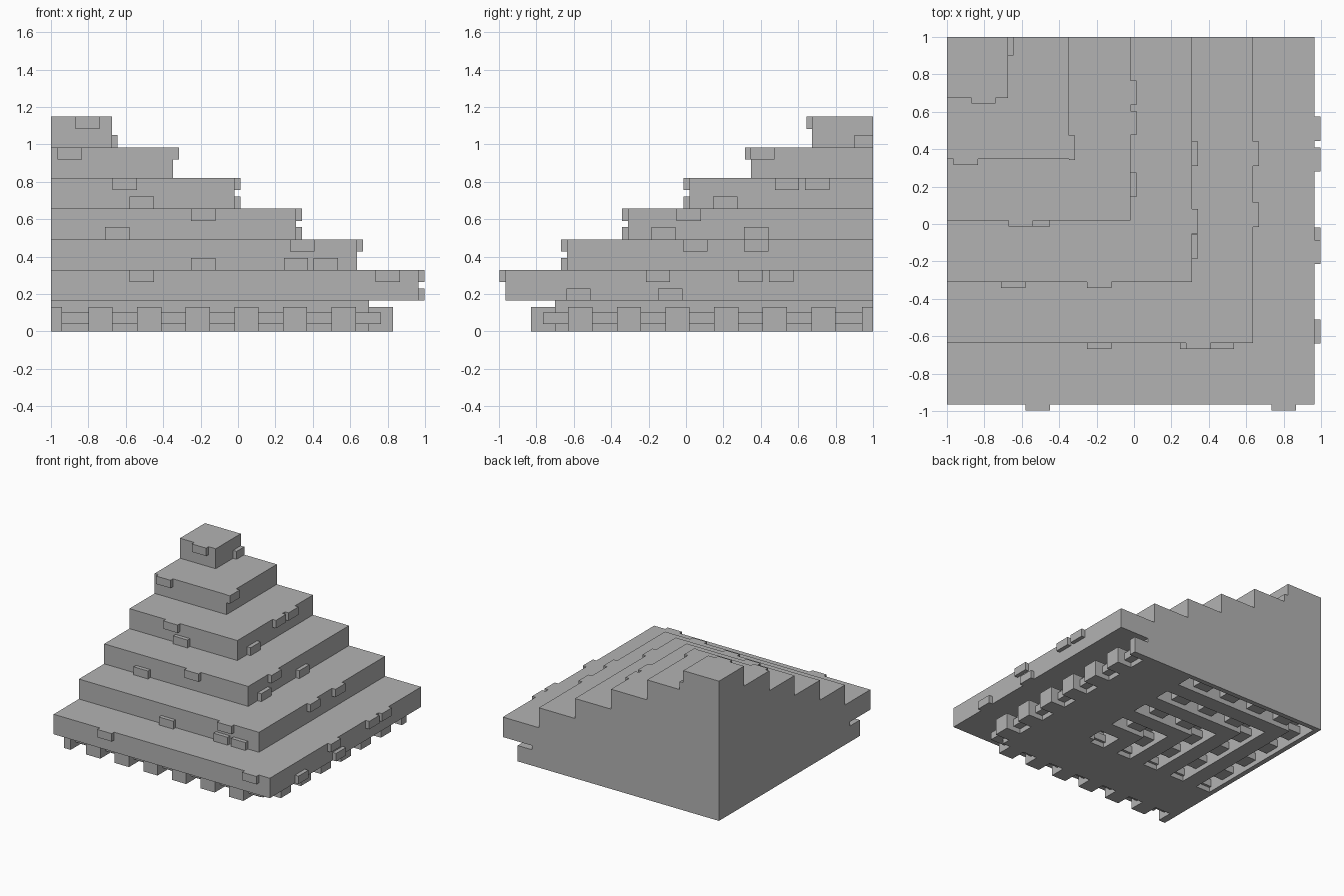
import bpy, bmesh

if "Cube" in bpy.data.objects:
    bpy.data.objects.remove(bpy.data.objects["Cube"])

stone = bpy.data.materials.new("grey stone")
stone.use_nodes = True
stone.diffuse_color = (0.45, 0.45, 0.45, 1)
stone.node_tree.nodes["Principled BSDF"].inputs["Base Color"].default_value = (0.45, 0.45, 0.45, 1)

STEP = 0.164            # tier height
BASE = 0.70             # reach of the base from the centre
PITCH, WIDE = 0.26, 0.13
REACH = [0.965 - 0.328 * i for i in range(6)]


def make_object(name, bm):
    bmesh.ops.recalc_face_normals(bm, faces=bm.faces)
    mesh = bpy.data.meshes.new(name)
    bm.to_mesh(mesh)
    bm.free()
    mesh.materials.append(stone)
    obj = bpy.data.objects.new(name, mesh)
    bpy.context.collection.objects.link(obj)
    return obj


def add_box(bm, x0, x1, y0, y1, z0, z1):
    verts = bmesh.ops.create_cube(bm, size=1)["verts"]
    for v in verts:
        v.co.x = x1 if v.co.x > 0 else x0
        v.co.y = y1 if v.co.y > 0 else y0
        v.co.z = z1 if v.co.z > 0 else z0


def add_both(bm, a0, a1, d0, d1, z0, z1):
    """A box along the front and its twin along the left, mirrored on the diagonal."""
    add_box(bm, a0, a1, -d1, -d0, z0, z1)
    add_box(bm, d0, d1, -a1, -a0, z0, z1)


# Stepped body: square outlines that share the back corner, joined level by level
levels = [(BASE, 0), (BASE, STEP)]
for i, r in enumerate(REACH):
    levels += [(r, STEP * (i + 1)), (r, STEP * (i + 2))]
bm = bmesh.new()
rings = [[bm.verts.new(p) for p in ((-1, 1, z), (-1, -r, z), (r, -r, z), (r, 1, z))]
         for r, z in levels]
bm.faces.new(rings[0])
bm.faces.new(rings[-1])
for low, high in zip(rings, rings[1:]):
    for k in range(4):
        n = (k + 1) % 4
        quad = [low[k], low[n], high[n], high[k]]
        bm.faces.new(quad)
bmesh.ops.remove_doubles(bm, verts=bm.verts, dist=0.0001)
body = make_object("stepped_body", bm)

# Nested L-shaped grooves cut into the underside
bm = bmesh.new()
groove_outer = [0.96 - PITCH * k for k in range(5)]
for o in groove_outer:
    i, e = o - WIDE, PITCH
    outline = [(-o, o), (e, o), (e, i), (-i, i), (-i, -e), (-o, -e)]
    face = bm.faces.new([bm.verts.new((x, y, -0.1)) for x, y in outline])
    top = bmesh.ops.extrude_face_region(bm, geom=[face])["geom"]
    for v in top:
        if isinstance(v, bmesh.types.BMVert):
            v.co.z = 0.13
cutter = make_object("groove_cutter", bm)
cutter.hide_render = True
cutter.hide_viewport = True
cutter.display_type = 'WIRE'
cut = body.modifiers.new("grooves", 'BOOLEAN')
cut.operation = 'DIFFERENCE'
cut.solver = 'EXACT'
cut.object = cutter
bpy.context.view_layer.update()
result = bpy.data.meshes.new_from_object(
    body.evaluated_get(bpy.context.evaluated_depsgraph_get()))
body.modifiers.clear()
body.data = result
bpy.data.objects.remove(cutter)

# Small bars that bridge the grooves
bm = bmesh.new()
for o in groove_outer:
    for k in range(5):
        a = -0.80 + PITCH * k
        if a > -o + WIDE:
            add_box(bm, a, a + WIDE, o - WIDE, o, 0.04, 0.10)
            add_box(bm, -o, -o + WIDE, -a - WIDE, -a, 0.04, 0.10)
make_object("groove_bars", bm)

# Blocks around the foot, with a rail running between them
bm = bmesh.new()
add_both(bm, -1, -0.94, BASE, BASE + WIDE, 0, 0.13)
for k in range(6):
    a = -0.80 + PITCH * k
    add_both(bm, a, a + WIDE, BASE, BASE + WIDE, 0, 0.13)
make_object("foot_blocks", bm)

bm = bmesh.new()
add_box(bm, -0.94, 0.765, -0.765, -BASE, 0.04, 0.10)
add_box(bm, BASE, 0.765, -BASE, 0.94, 0.04, 0.10)
make_object("foot_rail", bm)

# Raised bricks: for each tier, starts of the upper row and of the lower row
front_bricks = [([-0.58, 0.735], []),
                ([0.278], [-0.25, 0.245, 0.405]),
                ([-0.25], [-0.71]),
                ([-0.67], [-0.58]),
                ([-0.965], []),
                ([-0.87], [])]
left_bricks = [([-0.215, 0.28, 0.445], [-0.64, -0.15]),
               ([-0.015, 0.31], []),
               ([-0.05], [-0.185, 0.31]),
               ([0.475, 0.637], [0.145]),
               ([0.343], []),
               ([], [0.90])]
OUT, TALL = 0.032, 0.065
for name, table in (("front_bricks", front_bricks), ("left_bricks", left_bricks)):
    bm = bmesh.new()
    for i, rows in enumerate(table):
        r, low = REACH[i], STEP * (i + 1)
        for starts, z in zip(rows, (low + STEP - TALL, low)):
            for a in starts:
                b = min(a + WIDE, 1)
                if name == "front_bricks":
                    add_box(bm, a, b, -r - OUT, -r, z, z + TALL)
                else:
                    add_box(bm, r, r + OUT, a, b, z, z + TALL)
    make_object(name, bm)
